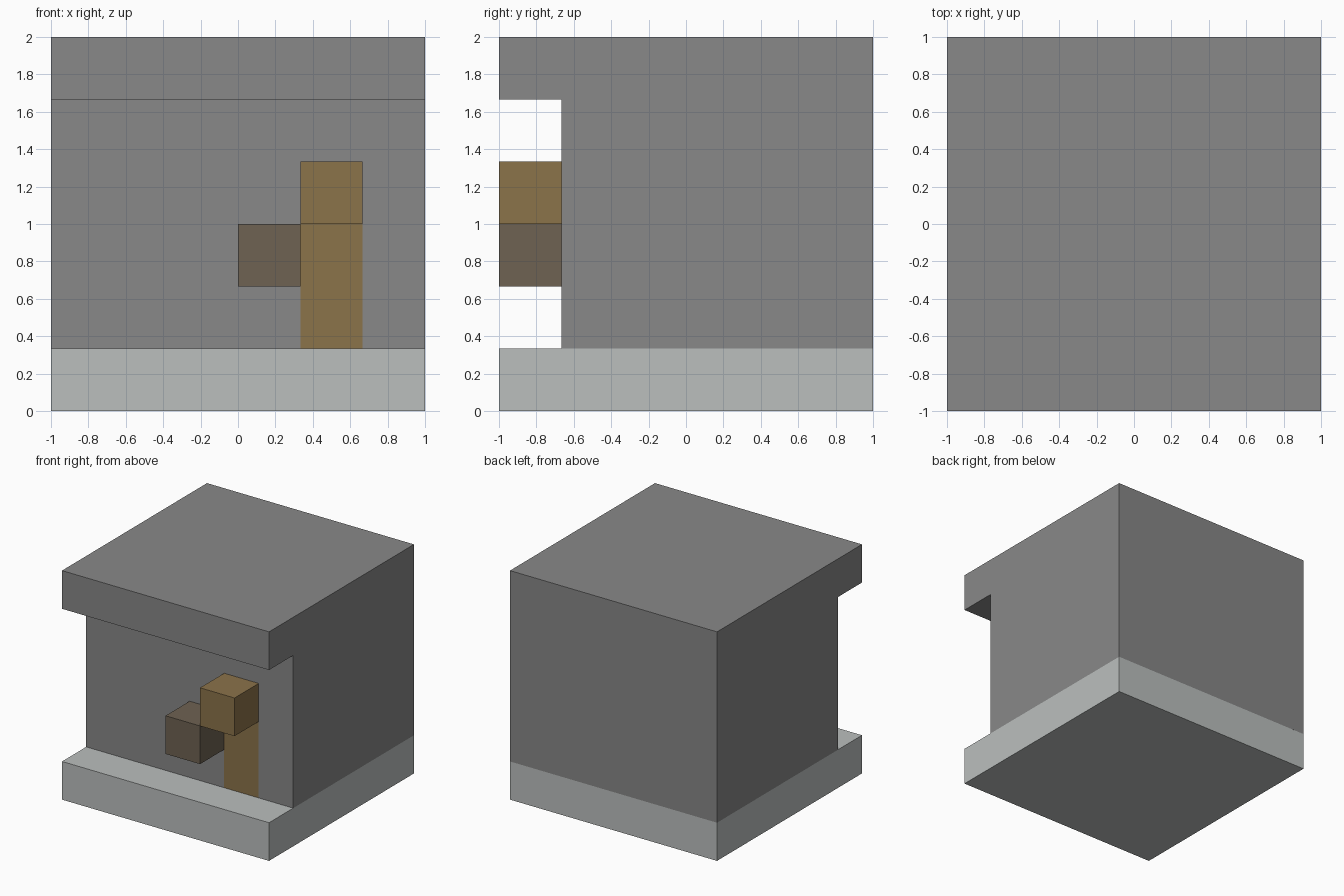
import bpy
import bmesh
from math import radians

old = bpy.data.objects.get("Cube")
if old:
    bpy.data.objects.remove(old, do_unlink=True)

U = 1 / 3  # the whole model sits on a grid of this step


def linear(c):
    c /= 255
    return c / 12.92 if c <= 0.04045 else ((c + 0.055) / 1.055) ** 2.4


def material(name, rgb):
    mat = bpy.data.materials.new(name)
    mat.use_nodes = True
    color = [linear(c) for c in rgb] + [1]
    mat.diffuse_color = color
    mat.node_tree.nodes["Principled BSDF"].inputs["Base Color"].default_value = color
    return mat


stone = material("stone grey", (136, 136, 136))
pale = material("pale grey", (187, 191, 190))
wood = material("tan wood", (139, 115, 74))
dark = material("dark brown", (110, 98, 82))


def extrude_profile(name, profile, x0, x1, mats, paint=None):
    """Extrude a (y, z) outline, given in grid steps, from x0 to x1."""
    bm = bmesh.new()
    face = bm.faces.new([bm.verts.new((x0 * U, y * U, z * U)) for y, z in profile])
    out = bmesh.ops.extrude_face_region(bm, geom=[face])
    moved = [v for v in out["geom"] if isinstance(v, bmesh.types.BMVert)]
    bmesh.ops.translate(bm, verts=moved, vec=((x1 - x0) * U, 0, 0))
    bmesh.ops.recalc_face_normals(bm, faces=bm.faces)
    if paint:
        paint(bm)
    mesh = bpy.data.meshes.new(name)
    bm.to_mesh(mesh)
    bm.free()
    for m in mats:
        mesh.materials.append(m)
    obj = bpy.data.objects.new(name, mesh)
    bpy.context.collection.objects.link(obj)
    return obj


def box(name, x, y, z, mat):
    outline = [(y[0], z[0]), (y[1], z[0]), (y[1], z[1]), (y[0], z[1])]
    return extrude_profile(name, outline, x[0], x[1], [mat])


def cut_door(bm):
    """Cut the door outline into the front wall and colour it."""
    for co, no in (((U, 0, 0), (1, 0, 0)), ((2 * U, 0, 0), (1, 0, 0)),
                   ((0, 0, 3 * U), (0, 0, 1))):
        bmesh.ops.bisect_plane(bm, geom=bm.verts[:] + bm.edges[:] + bm.faces[:],
                               plane_co=co, plane_no=no)
    for f in bm.faces:
        c = f.calc_center_median()
        on_wall = f.normal.y < -0.9 and abs(c.y + 2 * U) < 0.01
        if on_wall and U < c.x < 2 * U and c.z < 3 * U:
            f.material_index = 1
    bmesh.ops.dissolve_limit(bm, angle_limit=radians(1), verts=bm.verts[:],
                             edges=bm.edges[:], delimit={"MATERIAL"})


# Base slab
box("foundation", (-3, 3), (-3, 3), (0, 1), pale)

# Walls and overhanging roof in one piece, with the flush door
extrude_profile("building", [(-2, 1), (3, 1), (3, 6), (-3, 6), (-3, 5), (-2, 5)],
                -3, 3, [stone, wood], cut_door)

# Blocks standing out from the front wall
box("door_canopy", (1, 2), (-3, -2), (3, 4), wood)
box("wall_box", (0, 1), (-3, -2), (2, 3), dark)
